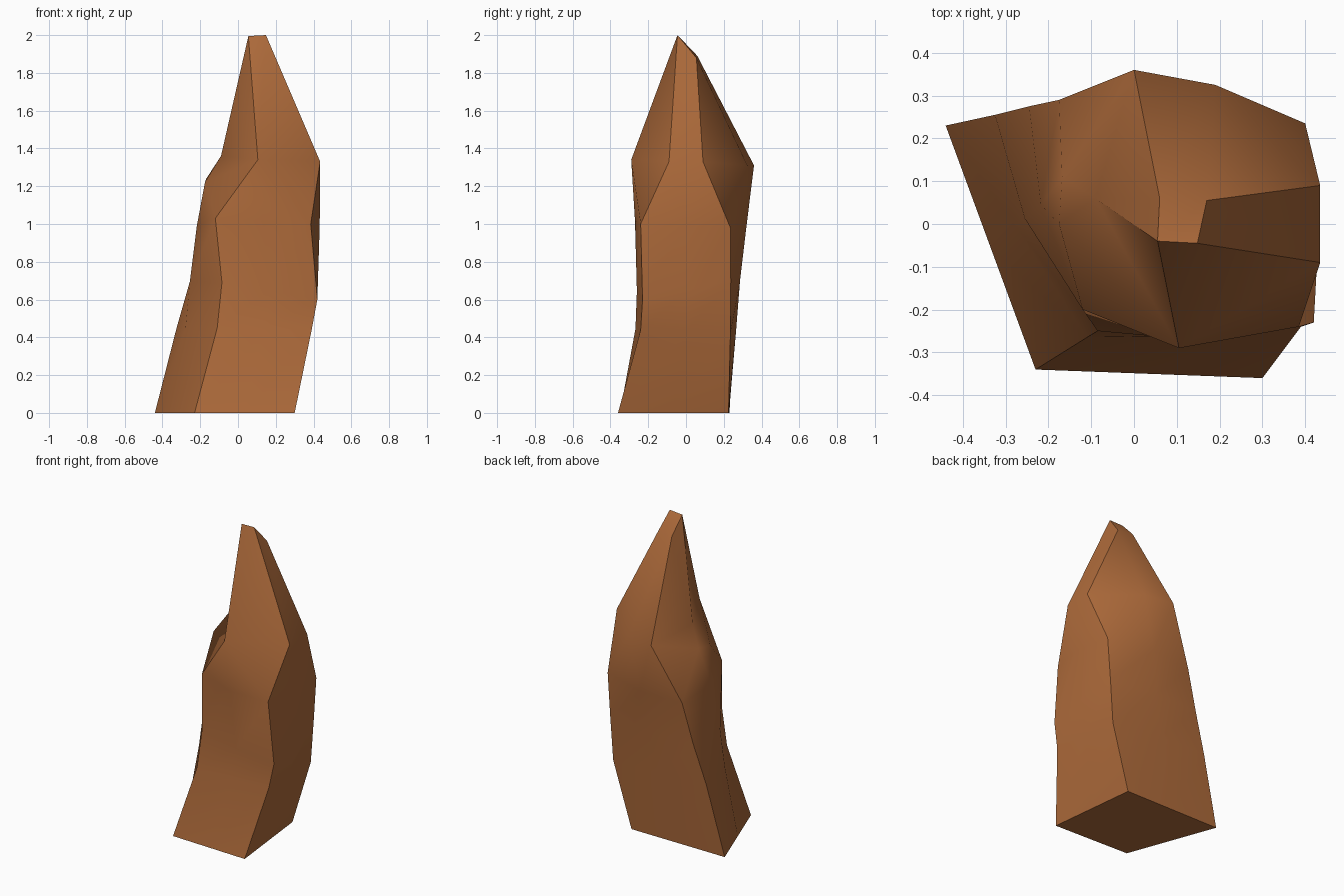
import bpy, bmesh
from mathutils import Vector

if "Cube" in bpy.data.objects:
    bpy.data.objects.remove(bpy.data.objects["Cube"])

# single brown stone colour
mat = bpy.data.materials.new("brown_stone")
mat.diffuse_color = (0.42, 0.145, 0.043, 1)
mat.use_nodes = True
mat.node_tree.nodes["Principled BSDF"].inputs["Base Color"].default_value = mat.diffuse_color

bm = bmesh.new()
def v(*p):
    return bm.verts.new(p)
def face(*vs):
    bm.faces.new(vs)

# corner rings of the trunk: front-left, front-right, back-right, back-left
rings = [
    [(-.23, -.34, 0), (.30, -.36, 0), (.235, .225, 0), (-.44, .23, 0)],
    [(-.11, -.265, .45), (.39, -.24, .44), (.36, .235, .42), (-.325, .255, .45)],
    [(-.085, -.25, .69), (.42, -.23, .60), (.38, .237, .70), (-.245, .275, .70)],
    [(-.12, -.20, 1.03), (.385, -.24, 1.0), (.40, .235, .98), (-.175, .29, .955)],
]
# how far each side's middle swells: front, right, back, left
bulge = [(0, 0, 0, 0), (.015, 0, .02, .06), (.02, .01, .03, .09), (.05, .04, .055, .07)]
out = [Vector(d) for d in ((0, -1, 0), (1, 0, 0), (0, 1, 0), (-1, 0, 0))]

# trunk: loft eight points per ring
loops = []
for ring, b in zip(rings, bulge):
    c = [Vector(p) for p in ring]
    loop = []
    for i in range(4):
        loop += [v(*c[i]), v(*((c[i] + c[(i + 1) % 4]) / 2 + out[i] * b[i]))]
    loops.append(loop)
for lo, hi in zip(loops, loops[1:]):
    for i in range(8):
        j = (i + 1) % 8
        face(lo[i], lo[j], hi[j], hi[i])
bm.faces.new(loops[0][::-1])

# shoulder points
B, BC, C, CD, D, DA, A, AB = loops[-1]
F = v(.105, -.29, 1.34)
R1, R2 = v(.435, -.09, 1.33), v(.435, .09, 1.33)
K1, K2 = v(.19, .325, 1.31), v(0, .36, 1.31)
L1, L0 = v(-.168, .11, 1.24), v(-.175, 0, 1.22)
N = v(-.09, .06, 1.36)           # notch behind the left ledge
# tip points
T1, T2 = v(.055, -.04, 1.995), v(.148, -.045, 2.0)
T3, T4 = v(.17, .055, 1.88), v(.06, .06, 1.89)

# trunk to shoulder
for f in ((B, BC, F), (BC, C, F), (C, R1, F), (C, CD, R1), (CD, R2, R1), (CD, D, R2),
          (D, K1, R2), (D, DA, K1), (DA, K2, K1), (DA, A, K2), (A, L1, K2),
          (A, AB, L1), (AB, L0, L1), (AB, B, L0), (B, F, L0), (F, N, L0), (L0, N, L1)):
    face(*f)
# shoulder to tip
for f in ((F, T2, T1), (F, R1, T2), (R1, R2, T3, T2), (R2, K1, T3), (K1, K2, T4, T3),
          (K2, N, T4), (K2, L1, N), (N, T1, T4), (N, F, T1), (T1, T2, T3, T4)):
    face(*f)
bmesh.ops.recalc_face_normals(bm, faces=bm.faces)

me = bpy.data.meshes.new("rock_spire")
bm.to_mesh(me)
bm.free()
me.materials.append(mat)
rock = bpy.data.objects.new("rock_spire", me)
bpy.context.collection.objects.link(rock)

# soft shading with crisp ridges
bpy.context.view_layer.objects.active = rock
rock.select_set(True)
bpy.ops.object.shade_smooth_by_angle(angle=0.6)
